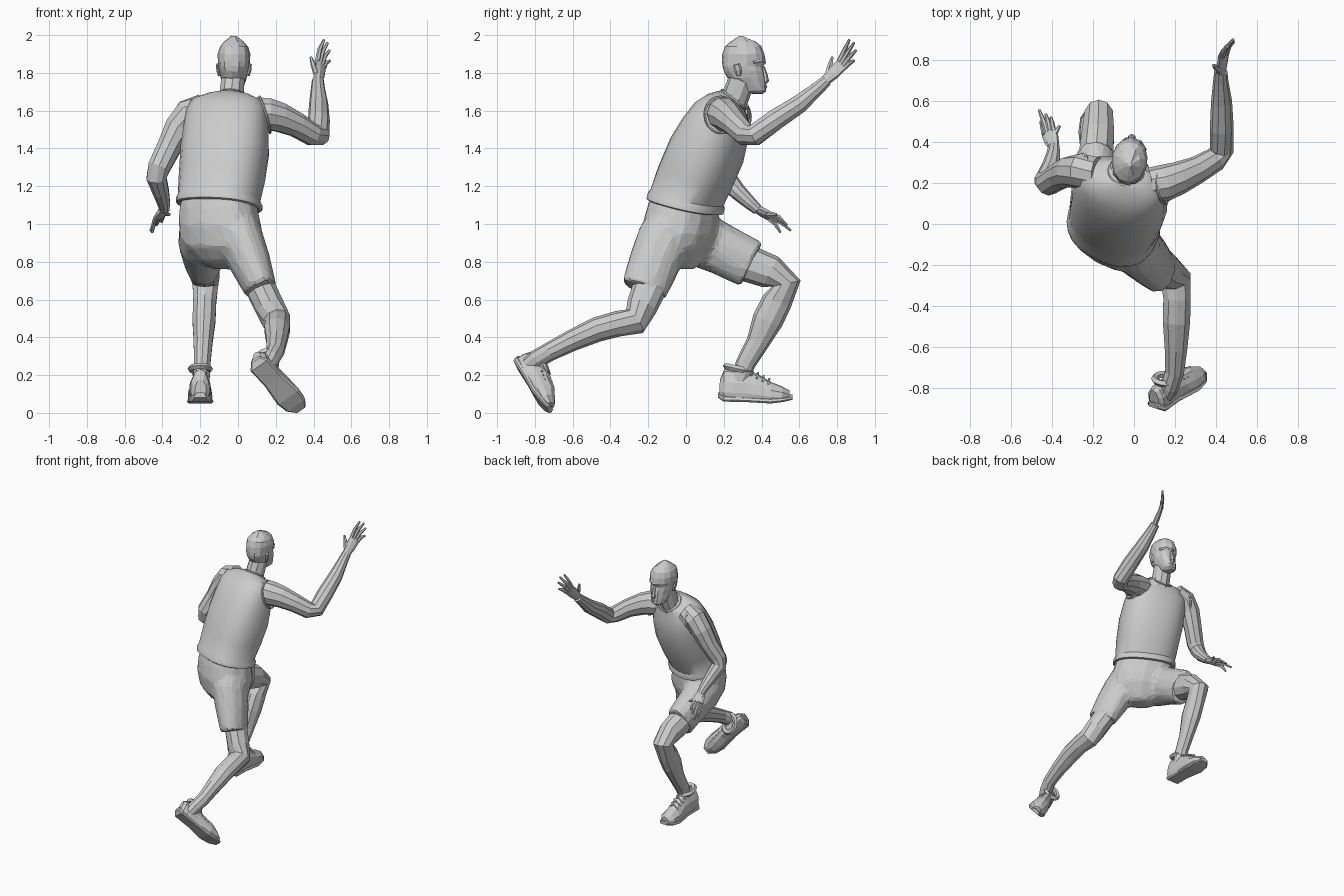
import bpy, bmesh, math, random
from mathutils import Vector, Matrix

random.seed(4)


def skin(name, rings, cap=(True, True), smooth=False, jitter=0.0):
    """Bridge a list of equal-sized point rings into one mesh object."""
    bm = bmesh.new()
    loops = [[bm.verts.new(p + Vector([random.uniform(-jitter, jitter) for _ in range(3)])) for p in r]
             for r in rings]
    n = len(loops[0])
    for a, b in zip(loops, loops[1:]):
        for i in range(n):
            bm.faces.new((a[i], a[(i + 1) % n], b[(i + 1) % n], b[i]))
    if cap[0]:
        bm.faces.new(loops[0][::-1])
    if cap[1]:
        bm.faces.new(loops[-1])
    bmesh.ops.recalc_face_normals(bm, faces=bm.faces)
    me = bpy.data.meshes.new(name)
    bm.to_mesh(me)
    bm.free()
    ob = bpy.data.objects.new(name, me)
    bpy.context.collection.objects.link(ob)
    if smooth:
        bpy.ops.object.select_all(action='DESELECT')
        ob.select_set(True)
        bpy.context.view_layer.objects.active = ob
        bpy.ops.object.shade_smooth_by_angle(angle=math.radians(40))
    return ob


def oval(i, n, power=1.0):
    a = 2 * math.pi * (i + 0.5) / n
    c, s = math.cos(a), math.sin(a)
    return math.copysign(abs(c) ** power, c), math.copysign(abs(s) ** power, s)


def stack(name, stations, n=16, power=0.85, **kw):
    """Body sections: centre, half width, half depth, yaw, pitch."""
    rings = []
    for x, y, z, a, b, yaw, pitch in stations:
        m = Matrix.Rotation(math.radians(yaw), 3, 'Z') @ Matrix.Rotation(math.radians(pitch), 3, 'X')
        rings.append([Vector((x, y, z)) + m @ Vector((a * c, b * s, 0))
                      for c, s in (oval(i, n, power) for i in range(n))])
    return skin(name, rings, **kw)


def limb(name, stations, ref=(1, 0, 0), n=10, **kw):
    """Tube along a path: x, y, z, radius along ref, radius across it."""
    pts = [Vector(s[:3]) for s in stations]
    rings = []
    for k, s in enumerate(stations):
        t = (pts[min(k + 1, len(pts) - 1)] - pts[max(k - 1, 0)]).normalized()
        u = Vector(ref)
        u = (u - u.dot(t) * t).normalized()
        v = t.cross(u)
        rings.append([pts[k] + u * s[3] * c + v * s[-1] * d for c, d in (oval(i, n) for i in range(n))])
    return skin(name, rings, **kw)


def torus(name, loc, direction, major, minor, squash):
    bpy.ops.mesh.primitive_torus_add(location=loc, major_radius=major, minor_radius=minor,
                                     major_segments=20, minor_segments=5,
                                     rotation=Vector(direction).to_track_quat('Z', 'Y').to_euler())
    ob = bpy.context.object
    ob.name = name
    ob.scale = squash
    return ob


# Tank top with a rolled hem
stack("tank_top", [
    (-.10, -.01, 1.12, .18, .13, -25, -14), (-.10, -.01, 1.09, .215, .18, -25, -14),
    (-.10, -.005, 1.095, .228, .195, -25, -14), (-.10, 0, 1.12, .228, .195, -25, -14),
    (-.10, .005, 1.14, .218, .185, -25, -15), (-.085, .05, 1.25, .228, .192, -22, -18),
    (-.07, .11, 1.39, .235, .192, -20, -21), (-.063, .155, 1.50, .228, .172, -18, -23),
    (-.06, .19, 1.585, .218, .145, -15, -26), (-.055, .215, 1.635, .20, .108, -12, -30),
    (-.05, .24, 1.66, .14, .08, -10, -34), (-.04, .255, 1.665, .08, .075, -6, -36)],
    n=24, smooth=True)
torus("right_armhole", (.142, .185, 1.578), (1, .1, .3), .092, .007, (.95, 1.08, 1))
torus("left_armhole", (-.255, .255, 1.57), (-1, .1, .3), .092, .007, (.95, 1.08, 1))
torus("neckline", (-.04, .255, 1.66), (.05, .62, .8), .08, .008, (1.05, 1, 1))

# Shorts: seat and two flared legs fused into one faceted cloth
parts = [
    stack("shorts", [
        (-.10, -.005, 1.14, .20, .16, -26, -14), (-.10, -.015, 1.06, .217, .178, -28, -12),
        (-.092, -.03, .97, .228, .186, -30, -8), (-.085, -.035, .88, .208, .168, -32, 0),
        (-.08, -.03, .80, .13, .11, -30, 0), (-.07, -.01, .76, .06, .06, -30, 0)], n=14),
    limb("right_shorts_leg", [
        (-.01, -.06, 1.02, .11, .13), (.012, -.115, .92, .125, .15), (.063, -.165, .80, .112, .14),
        (.122, -.222, .65, .088, .128)], n=12),
    limb("left_shorts_leg", [
        (-.20, -.05, .98, .11, .13), (-.195, .08, .915, .125, .15), (-.19, .20, .86, .114, .138),
        (-.183, .348, .785, .097, .134)], n=12)]
bpy.ops.object.select_all(action='DESELECT')
for ob in parts:
    ob.select_set(True)
bpy.context.view_layer.objects.active = parts[0]
bpy.ops.object.join()
shorts = bpy.context.object
remesh = shorts.modifiers.new("fuse", 'REMESH')
remesh.mode, remesh.voxel_size = 'VOXEL', .018
relax = shorts.modifiers.new("relax", 'SMOOTH')
relax.factor, relax.iterations = .5, 6
shorts.modifiers.new("facet", 'DECIMATE').ratio = .09

# Legs
limb("right_leg", [
    (.02, -.10, .88, .09, .10), (.115, -.19, .67, .08, .092), (.168, -.235, .56, .08, .082),
    (.205, -.272, .485, .078, .076), (.21, -.36, .472, .07, .068), (.207, -.47, .442, .07, .066),
    (.205, -.60, .385, .058, .057), (.198, -.72, .325, .048, .050), (.175, -.79, .285, .046, .050),
    (.155, -.83, .25, .044, .048)])
limb("left_leg", [
    (-.20, .08, .90, .09, .10), (-.185, .33, .79, .088, .098), (-.175, .45, .745, .082, .09),
    (-.172, .53, .685, .072, .078), (-.176, .482, .59, .064, .08), (-.18, .432, .49, .064, .082),
    (-.185, .378, .37, .052, .06), (-.19, .315, .26, .046, .052), (-.195, .28, .16, .046, .05)])


def shoe(side, origin, forward, up, tall):
    """Running shoe lofted heel to toe, with sole, collar and laces."""
    f = Vector(forward).normalized()
    u = Vector(up)
    u = (u - u.dot(f) * f).normalized()
    m = Matrix((f.cross(u), f, u)).transposed()
    o = Vector(origin)

    def rows(table):
        out = []
        for y, z0, z1, w in table:
            shape = [(-.85, 0), (.85, 0), (1, .22), (.92, .55), (.5, .9), (0, 1), (-.5, .9), (-.92, .55), (-1, .22)]
            out.append([o + m @ Vector((w * a, y, z0 + (z1 - z0) * b)) for a, b in shape])
        return out
    skin(side + "_shoe", rows([
        (0, .035, .11, .03), (.02, .01, tall, .05), (.07, .005, tall, .057), (.14, .005, tall, .056),
        (.20, .005, .035 + tall * .65, .058), (.27, 0, .105, .066), (.33, .008, .08, .06), (.37, .016, .06, .032)]),
        jitter=.003)
    skin(side + "_sole", rows([
        (-.008, .015, .045, .03), (.02, -.005, .04, .058), (.14, -.005, .035, .056),
        (.27, -.01, .03, .071), (.34, 0, .035, .062), (.385, .012, .04, .03)]))
    torus(side + "_shoe_collar", o + m @ Vector((0, .095, tall)), m @ Vector((0, .2, 1)), .05, .017, (1, 1.25, 1))
    for k in range(4):
        y, z = .165 + .03 * k, tall - .008 - (tall - .1) * .22 * k
        limb(side + "_lace", [(*(o + m @ Vector((x, y + dy, z + dz))), .006)
                              for x, dy, dz in ((-.04, 0, -.025), (0, .006, .005), (.04, 0, -.025))], ref=f, n=5)


shoe("left", (-.20, .178, .065), (0, 1, -.02), (0, 0, 1), .17)
shoe("right", (.10, -.905, .265), (.60, .42, -.66), (-.04, .87, .48), .125)

# Arms
limb("right_arm", [
    (.08, .19, 1.59, .085), (.15, .20, 1.582, .09), (.22, .225, 1.565, .08), (.31, .265, 1.525, .067),
    (.395, .315, 1.472, .06), (.428, .36, 1.468, .058), (.428, .47, 1.55, .058),
    (.427, .60, 1.635, .051), (.423, .70, 1.72, .037), (.423, .745, 1.76, .032)], ref=(0, 0, 1))
limb("left_arm", [
    (-.18, .25, 1.61, .08), (-.26, .258, 1.58, .086), (-.315, .255, 1.51, .077), (-.363, .235, 1.41, .067),
    (-.418, .20, 1.30, .062), (-.432, .21, 1.245, .055), (-.408, .275, 1.17, .045),
    (-.393, .34, 1.11, .035), (-.39, .38, 1.075, .028)])


def hand(side, wrist, palm, spread, normal, bases, tips, thumb):
    """Flat palm, four bent fingers and a thumb."""
    w, p, s = Vector(wrist), Vector(palm), Vector(spread)
    limb(side + "_palm", [(*w, .028, .022), (*w.lerp(p, .5), .04, .02), (*p, .042, .015)], ref=spread, n=8)
    for k, tip in zip(bases, tips):
        a, t = p + s * k, Vector(tip)
        mid = a.lerp(t, .5) + Vector(normal) * .012
        limb(side + "_finger", [(*a, .014), (*mid, .012), (*t, .007)], ref=spread, n=6)
    a, t = w.lerp(p, .3) + s * -.025, Vector(thumb)
    limb(side + "_thumb", [(*a, .016), (*a.lerp(t, .55), .014), (*t, .007)], ref=normal, n=6)


hand("right", (.423, .735, 1.755), (.437, .825, 1.845), (.55, .45, -.6), (-.4, .3, .6), (-.03, -.01, .01, .03),
     [(.455, .865, 1.975), (.475, .89, 1.96), (.485, .90, 1.92), (.487, .89, 1.865)], (.385, .775, 1.885))
hand("left", (-.39, .375, 1.08), (-.415, .445, 1.04), (.7, .3, .3), (0, .4, .6), (.03, .01, -.01, -.03),
     [(-.405, .52, 1.01), (-.43, .535, .995), (-.462, .555, .965), (-.455, .50, .955)], (-.362, .48, 1.05))

# Neck and head
limb("neck", [(-.045, .23, 1.60, .075, .075), (-.035, .265, 1.68, .067, .072), (-.025, .30, 1.78, .064, .07)])
head = [(1.69, .345, .41, .025), (1.705, .32, .425, .045), (1.74, .275, .422, .06), (1.775, .22, .42, .07),
        (1.81, .197, .415, .077), (1.835, .19, .408, .08), (1.86, .19, .42, .084), (1.90, .192, .415, .085),
        (1.94, .205, .40, .075), (1.965, .235, .37, .052), (1.995, .28, .30, .012)]
stack("head", [(-.022, (y0 + y1) / 2, z, w, (y1 - y0) / 2, -6, 0) for z, y0, y1, w in head],
      n=14, power=.92, jitter=.003)
limb("nose", [(-.012, .405, 1.835, .01), (-.011, .418, 1.79, .014), (-.011, .42, 1.76, .02),
              (-.012, .412, 1.745, .012)], n=6)
limb("brow", [(-.085, .365, 1.855, .01), (-.05, .402, 1.862, .011), (-.012, .413, 1.855, .011),
              (.03, .397, 1.862, .011), (.055, .357, 1.855, .01)], ref=(0, 0, 1), n=6)
limb("lips", [(-.038, .402, 1.725, .008), (-.011, .42, 1.727, .011), (.015, .40, 1.725, .008)], ref=(0, 0, 1), n=6)
for s, y in ((-1, .29), (1, .275)):
    limb("ear", [(-.022 + s * .076, y + .005, 1.785, .009, .012), (-.022 + s * .084, y, 1.815, .01, .02),
                 (-.022 + s * .088, y - .008, 1.845, .008, .018)], n=6)
